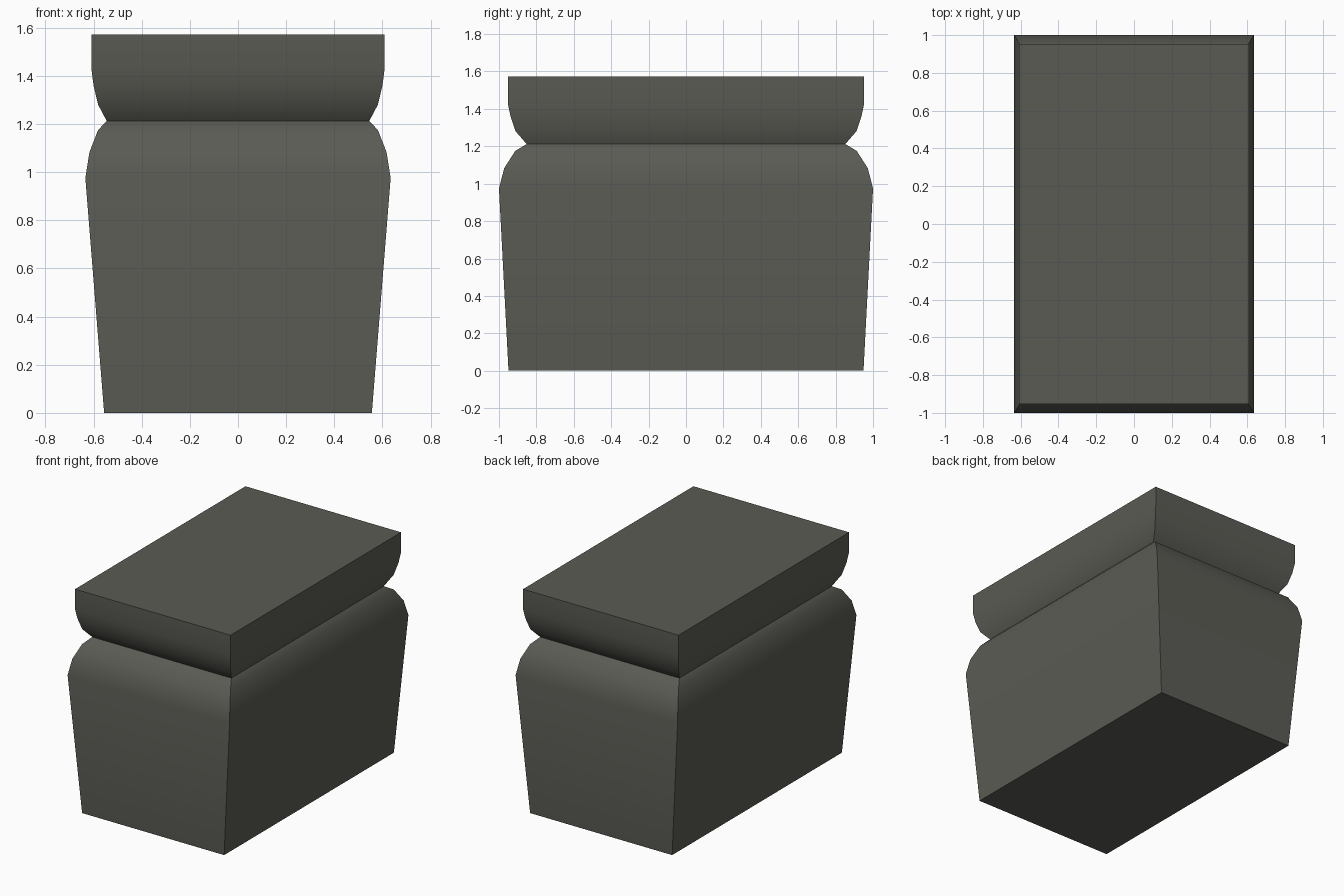
import bpy, bmesh, math

if "Cube" in bpy.data.objects:
    bpy.data.objects.remove(bpy.data.objects["Cube"])

stone = bpy.data.materials.new("dark warm grey")
stone.diffuse_color = (0.105, 0.105, 0.09, 1)
stone.use_nodes = True
stone.node_tree.nodes["Principled BSDF"].inputs["Base Color"].default_value = stone.diffuse_color

# Rectangular cross-sections from the foot up: half width, half depth, height
BODY = [(0.556, 0.949, 0.0), (0.634, 1.0, 0.975), (0.617, 0.972, 1.083),
        (0.581, 0.913, 1.175), (0.545, 0.852, 1.212)]
CAP = [(0.545, 0.852, 1.212), (0.581, 0.911, 1.28), (0.600, 0.938, 1.36),
       (0.609, 0.953, 1.43), (0.609, 0.953, 1.572)]


def stacked_block(name, sections, closed_end):
    """Join rectangular sections into walls and close one end."""
    bm = bmesh.new()
    rings = [[bm.verts.new((sx * w, sy * d, z))
              for sx, sy in ((-1, -1), (1, -1), (1, 1), (-1, 1))]
             for w, d, z in sections]
    for low, high in zip(rings, rings[1:]):
        for i in range(4):
            j = (i + 1) % 4
            bm.faces.new((low[i], low[j], high[j], high[i]))
    bm.faces.new(rings[0][::-1] if closed_end == "bottom" else rings[-1])
    mesh = bpy.data.meshes.new(name)
    bm.to_mesh(mesh)
    bm.free()
    mesh.materials.append(stone)
    obj = bpy.data.objects.new(name, mesh)
    bpy.context.collection.objects.link(obj)
    bpy.ops.object.select_all(action='DESELECT')
    obj.select_set(True)
    bpy.context.view_layer.objects.active = obj
    bpy.ops.object.shade_smooth_by_angle(angle=math.radians(40))


# Tapered body with rounded shoulder, and flared cap meeting it at the neck
stacked_block("body", BODY, "bottom")
stacked_block("cap", CAP, "top")
